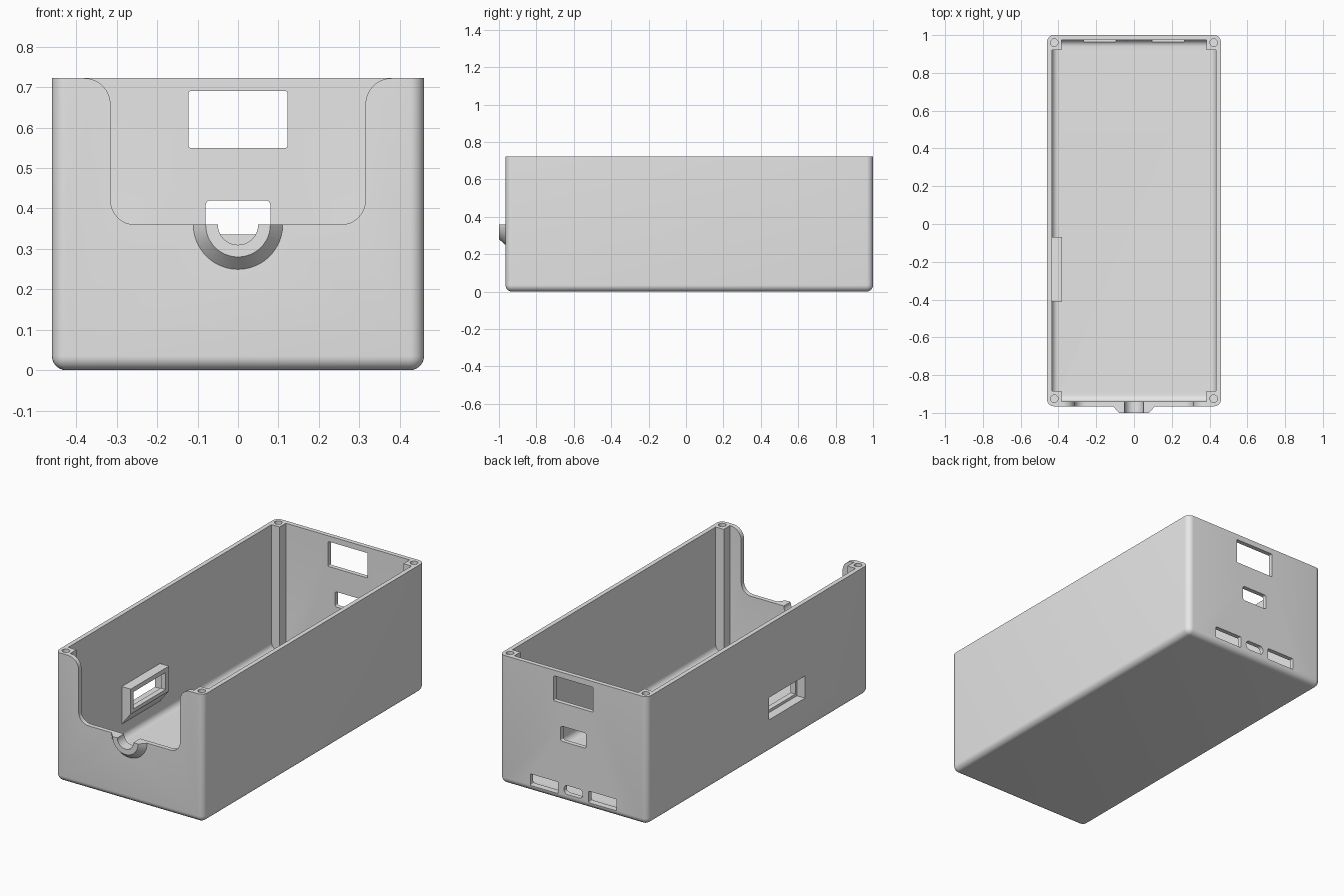
import bpy, bmesh
from math import sin, cos, radians
from mathutils import Matrix, Vector

if "Cube" in bpy.data.objects:
    bpy.data.objects.remove(bpy.data.objects["Cube"])

W, FRONT, BACK, TOP, WALL = 0.46, -0.965, 1.0, 0.722, 0.025

grey = bpy.data.materials.new("plain grey")
grey.use_nodes = True
grey.diffuse_color = (0.8, 0.8, 0.8, 1)
grey.node_tree.nodes["Principled BSDF"].inputs["Base Color"].default_value = (0.8, 0.8, 0.8, 1)


def finish(name, bm):
    bmesh.ops.recalc_face_normals(bm, faces=bm.faces[:])
    mesh = bpy.data.meshes.new(name)
    bm.to_mesh(mesh)
    bm.free()
    mesh.materials.append(grey)
    obj = bpy.data.objects.new(name, mesh)
    bpy.context.collection.objects.link(obj)
    return obj


def block(name, lo, hi, radius=0, pick=lambda a, b: True):
    """Box between two corners, with the picked edges rounded."""
    lo, hi = Vector(lo), Vector(hi)
    bm = bmesh.new()
    bmesh.ops.create_cube(bm, size=1)
    for v in bm.verts:
        v.co = (lo + hi) / 2 + v.co * (hi - lo)
    if radius:
        edges = [e for e in bm.edges if pick(e.verts[0].co, e.verts[1].co)]
        bmesh.ops.bevel(bm, geom=edges, offset=radius, segments=7,
                        profile=0.5, affect='EDGES')
    return finish(name, bm)


def prism(name, points, y0, y1):
    """Extrude an (x, z) outline along y."""
    bm = bmesh.new()
    face = bm.faces.new([bm.verts.new((x, y0, z)) for x, z in points])
    new = bmesh.ops.extrude_face_region(bm, geom=[face])["geom"]
    bmesh.ops.translate(bm, vec=(0, y1 - y0, 0),
                        verts=[g for g in new if isinstance(g, bmesh.types.BMVert)])
    return finish(name, bm)


def cone(name, x, y, z, r1, r2, depth, axis='Z'):
    bm = bmesh.new()
    turn = Matrix.Rotation(radians(90), 4, 'X') if axis == 'Y' else Matrix()
    bmesh.ops.create_cone(bm, cap_ends=True, segments=48, radius1=r1, radius2=r2,
                          depth=depth, matrix=Matrix.Translation((x, y, z)) @ turn)
    return finish(name, bm)


def arc(cx, cz, r, a0, a1, n=8):
    return [(cx + r * cos(radians(a0 + (a1 - a0) * i / n)),
             cz + r * sin(radians(a0 + (a1 - a0) * i / n))) for i in range(n + 1)]


def combine(target, tool, operation):
    mod = target.modifiers.new(operation.lower(), 'BOOLEAN')
    mod.operation, mod.solver, mod.object = operation, 'EXACT', tool
    bpy.context.view_layer.update()
    mesh = bpy.data.meshes.new_from_object(
        target.evaluated_get(bpy.context.evaluated_depsgraph_get()))
    target.modifiers.clear()
    target.data = mesh
    bpy.data.objects.remove(tool)


def not_top(a, b):
    return min(a.z, b.z) < TOP - 0.01


def along_y(a, b):
    return abs(a.y - b.y) > 0.01


# Outer shell and the cavity, which leaves a post in each corner
case = block("enclosure_case", (-W, FRONT, 0), (W, BACK, TOP), 0.035, not_top)
cavity = block("cavity", (WALL - W, FRONT + WALL, WALL), (W - WALL, BACK - WALL, 0.9),
               0.035, not_top)
for sx in (-1, 1):
    for y0, y1 in ((FRONT - 0.1, FRONT + 0.08), (BACK - 0.08, BACK + 0.1)):
        xs = sorted((sx * 0.385, sx * 0.6))
        combine(cavity, block("post", (xs[0], y0, -0.1), (xs[1], y1, 1)), 'DIFFERENCE')
combine(case, cavity, 'DIFFERENCE')

# Cable collar on the front and the switch frame inside the side wall
combine(case, cone("collar", 0, -0.98, 0.36, 0.115, 0.08, 0.04, 'Y'), 'UNION')
frame_outline = [(-0.45, 0.1), (-0.437, 0.107), (-0.38, 0.18), (-0.38, 0.32), (-0.45, 0.32)]
combine(case, prism("switch_frame", frame_outline, -0.41, -0.07), 'UNION')

# Front notch: rounded at the bottom, flared at the rim
half = (arc(0.255, 0.42, 0.06, -90, 0)
        + arc(0.38, TOP - 0.065, 0.065, 180, 90) + [(0.38, 0.9)])
notch = half + [(-x, z) for x, z in reversed(half)]
cutters = [prism("notch", notch, -1.1, -0.92),
           cone("cable_bore", 0, -1, 0.36, 0.05, 0.05, 0.2, 'Y')]

# Back wall openings: x0, x1, z0, z1, corner radius
for x0, x1, z0, z1, r in ((-0.122, 0.122, 0.55, 0.69, 0.004),
                          (-0.08, 0.08, 0.335, 0.42, 0.012),
                          (-0.268, -0.095, 0.035, 0.1, 0.005),
                          (0.095, 0.268, 0.035, 0.1, 0.005),
                          (-0.058, 0.058, 0.045, 0.095, 0.022)):
    cutters.append(block("port", (x0, 0.9, z0), (x1, 1.1, z1), r, along_y))

# Switch opening: outer recess and smaller window
cutters.append(block("recess", (-0.6, -0.4, 0.185), (-0.41, -0.08, 0.31)))
cutters.append(block("window", (-0.5, -0.385, 0.2), (-0.3, -0.1, 0.295)))

# Screw holes in the corner posts
for x in (-0.422, 0.422):
    for y in (FRONT + 0.04, BACK - 0.04):
        cutters.append(cone("screw_hole", x, y, TOP, 0.02, 0.02, 0.3))

for cutter in cutters:
    combine(case, cutter, 'DIFFERENCE')

bpy.ops.object.select_all(action='DESELECT')
case.select_set(True)
bpy.context.view_layer.objects.active = case
bpy.ops.object.shade_smooth_by_angle(angle=radians(30))
